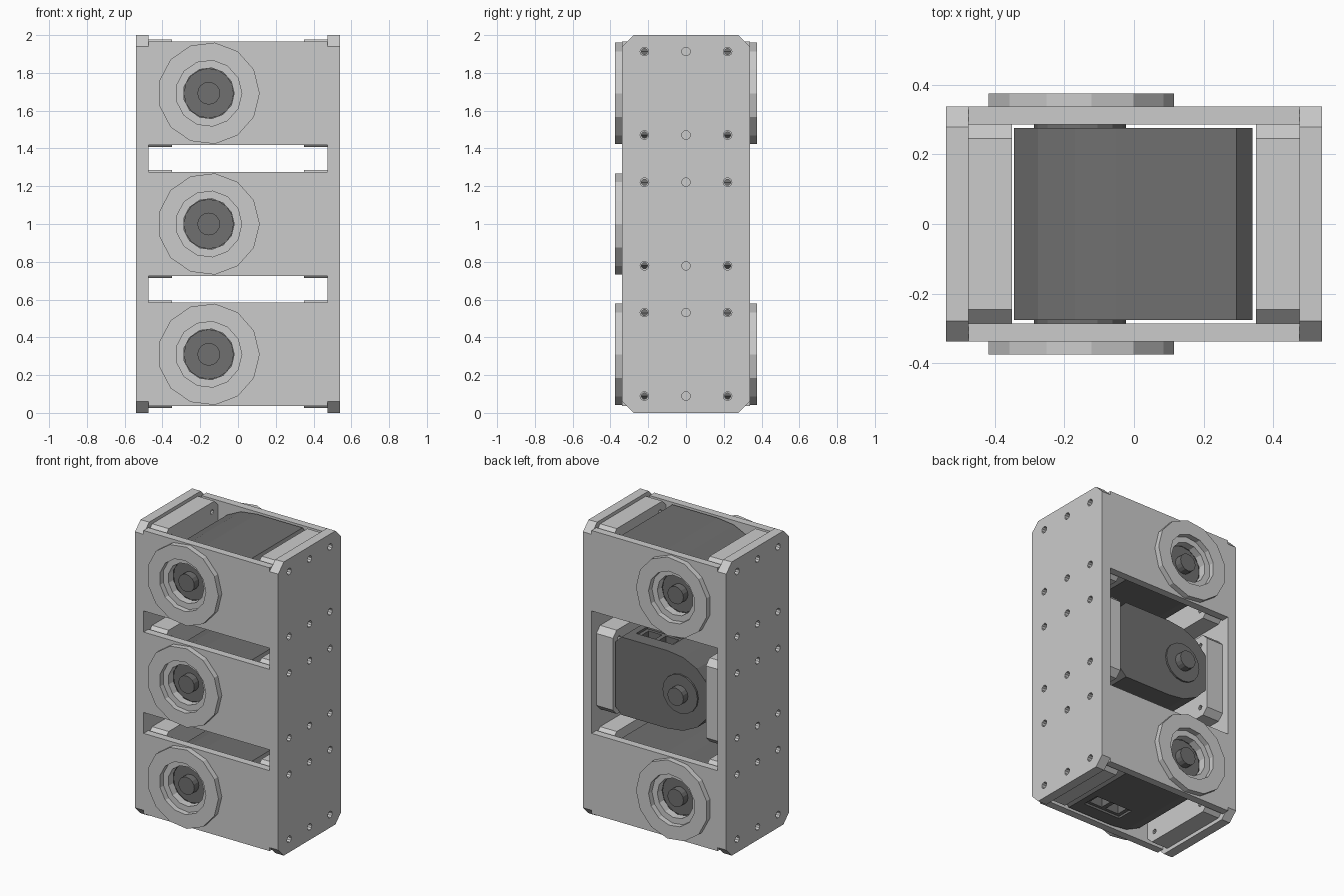
import bpy, bmesh
from math import cos, sin, tau

if "Cube" in bpy.data.objects:
    bpy.data.objects.remove(bpy.data.objects["Cube"])

CX = -0.155                      # shaft axis x
LEVELS = (0.31, 1.0, 1.692)      # shaft axis heights


def add_prism(bm, pts, axis, lo, hi):
    """Extrude a 2D outline along an axis."""
    place = {'x': lambda u, v, t: (t, u, v),
             'y': lambda u, v, t: (u, t, v),
             'z': lambda u, v, t: (u, v, t)}[axis]
    a = [bm.verts.new(place(u, v, lo)) for u, v in pts]
    b = [bm.verts.new(place(u, v, hi)) for u, v in pts]
    n = len(pts)
    bm.faces.new(a)
    bm.faces.new(b[::-1])
    for i in range(n):
        bm.faces.new((a[i], b[i], b[(i + 1) % n], a[(i + 1) % n]))


def build(name, prisms):
    bm = bmesh.new()
    for p in prisms:
        add_prism(bm, *p)
    bmesh.ops.recalc_face_normals(bm, faces=bm.faces)
    me = bpy.data.meshes.new(name)
    bm.to_mesh(me)
    bm.free()
    ob = bpy.data.objects.new(name, me)
    bpy.context.collection.objects.link(ob)
    return ob


def cut(ob, prisms):
    cutter = build("cutter", prisms)
    cutter.hide_render = True
    m = ob.modifiers.new("cut", 'BOOLEAN')
    m.object = cutter
    m.operation = 'DIFFERENCE'
    m.solver = 'EXACT'
    bpy.context.view_layer.objects.active = ob
    bpy.ops.object.modifier_apply(modifier="cut")
    bpy.data.objects.remove(cutter)


def circle(u, v, r, n=13):
    return [(u + r * cos(tau * i / n), v + r * sin(tau * i / n)) for i in range(n)]


def rect(u0, u1, v0, v1):
    return [(u0, v0), (u1, v0), (u1, v1), (u0, v1)]


def octagon(u0, u1, v0, v1, c):
    return [(u0 + c, v0), (u1 - c, v0), (u1, v0 + c), (u1, v1 - c),
            (u1 - c, v1), (u0 + c, v1), (u0, v1 - c), (u0, v0 + c)]


def span(s, a, b):
    return tuple(sorted((s * a, s * b)))


# Side plates with screw holes
for s, side in ((-1, "left"), (1, "right")):
    plate = build(f"{side}_side_plate",
                  [(octagon(-0.338, 0.338, 0, 2, 0.06), 'x', *span(s, 0.475, 0.54))])
    cut(plate, [(circle(y, zc + dz, 0.023, 10), 'x', *span(s, 0.46, 0.56))
                for zc in LEVELS for dz in (-0.221, 0.221) for y in (-0.22, 0, 0.22)])

# Spacer blocks between the side plates and the motors
for k, zc in enumerate(LEVELS):
    for s, side in ((-1, "left"), (1, "right")):
        block = build(f"{side}_spacer_{k}",
                      [(octagon(-0.286, 0.286, zc - 0.285, zc + 0.285, 0.04),
                        'x', *span(s, 0.35, 0.475))])
        cut(block, [(circle(y, zc + dz, 0.016, 10), 'x', *span(s, 0.3, 0.5))
                    for dz in (-0.221, 0.221) for y in (-0.22, 0.22)])

# Front and back plates with raised bearing rings (no middle plate at the back)
for k, zc in enumerate(LEVELS):
    for s, side in ((-1, "front"), (1, "back")):
        if side == "back" and k == 1:
            continue
        face = build(f"{side}_plate_{k}",
                     [(rect(-0.475, 0.475, zc - 0.274, zc + 0.274),
                       'y', *span(s, 0.286, 0.338))])
        cut(face, [(circle(CX, zc, 0.135), 'y', *span(s, 0.2, 0.4))])
        ring = build(f"{side}_bearing_ring_{k}",
                     [(circle(CX, zc, 0.27), 'y', *span(s, 0.338, 0.375))])
        cut(ring, [(circle(CX, zc, 0.175), 'y', *span(s, 0.3, 0.4))])

# Motors: body with rounded shaft end, cable sockets, discs and shafts
upper = [(0.34, 0.22), (0.295, 0.265), (-0.05, 0.265), (-0.17, 0.25),
         (-0.275, 0.2), (-0.345, 0.125)]
for k, zc in enumerate(LEVELS):
    outline = [(x, zc + z) for x, z in upper] + [(x, zc - z) for x, z in upper[::-1]]
    body = build(f"motor_body_{k}", [(outline, 'y', -0.275, 0.275)])
    f = 1 if k == 1 else -1                      # middle motor is turned over
    z0, z1, z2, z3 = (zc + f * h for h in (0.3, 0.25, 0.26, 0.18))
    cut(body, [(rect(-0.03, 0.25, f * 0.12 - 0.06, f * 0.12 + 0.06),
                'z', min(z0, z1), max(z0, z1))])
    cut(body, [(rect(x, x + 0.1, f * 0.12 - 0.04, f * 0.12 + 0.04),
                'z', min(z2, z3), max(z2, z3)) for x in (-0.005, 0.125)])
    for s, side in ((-1, "front"), (1, "back")):
        build(f"{side}_disc_{k}",
              [(circle(CX, zc, 0.132, 16), 'y', *span(s, 0.275, 0.286))])
        build(f"{side}_shaft_{k}",
              [(circle(CX, zc, 0.06, 16), 'y', *span(s, 0.286, 0.335))])

# Dark motor colour
dark = bpy.data.materials.new("dark_grey")
dark.diffuse_color = (0.16, 0.16, 0.16, 1)
dark.use_nodes = True
dark.node_tree.nodes["Principled BSDF"].inputs["Base Color"].default_value = dark.diffuse_color
for ob in bpy.data.objects:
    if ob.name.startswith("motor") or "_disc_" in ob.name or "_shaft_" in ob.name:
        ob.data.materials.append(dark)
